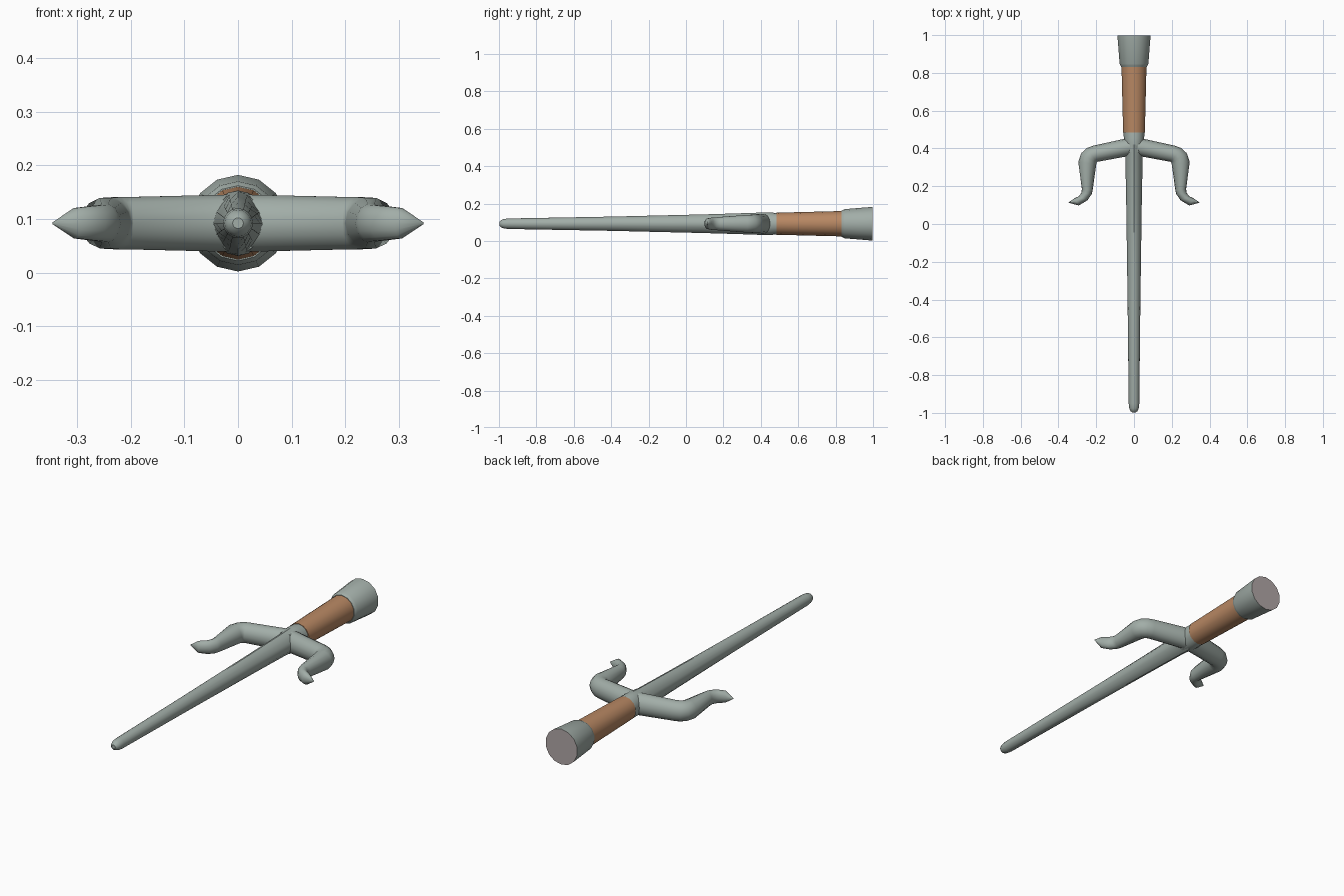
import bpy, bmesh, math
from mathutils import Vector

if "Cube" in bpy.data.objects:
    bpy.data.objects.remove(bpy.data.objects["Cube"])

ZC = 0.092  # height of the weapon's long axis

def material(name, rgb):
    m = bpy.data.materials.new(name)
    m.diffuse_color = (*rgb, 1)
    m.use_nodes = True
    m.node_tree.nodes["Principled BSDF"].inputs["Base Color"].default_value = m.diffuse_color
    return m

STEEL = material("grey steel", (0.36, 0.42, 0.39))
GRIP = material("brown grip", (0.48, 0.245, 0.125))
CAP = material("pale end cap", (0.44, 0.385, 0.385))

def loft(name, rings, mats, angle=35):
    """Skin equal-length rings of points and close both ends with fans."""
    bm = bmesh.new()
    rows = [[bm.verts.new(p) for p in r] for r in rings]
    n = len(rows[0])
    for a, b in zip(rows, rows[1:]):
        for i in range(n):
            bm.faces.new((a[i], a[(i + 1) % n], b[(i + 1) % n], b[i]))
    for row in (rows[0], rows[-1]):
        c = bm.verts.new(sum((v.co for v in row), Vector()) / n)
        for i in range(n):
            bm.faces.new((row[i], row[(i + 1) % n], c))
    bmesh.ops.recalc_face_normals(bm, faces=bm.faces)
    me = bpy.data.meshes.new(name)
    bm.to_mesh(me)
    bm.free()
    ob = bpy.data.objects.new(name, me)
    bpy.context.collection.objects.link(ob)
    for m in mats:
        me.materials.append(m)
    bpy.ops.object.select_all(action='DESELECT')
    ob.select_set(True)
    bpy.context.view_layer.objects.active = ob
    bpy.ops.object.shade_smooth_by_angle(angle=math.radians(angle))
    return ob

def axial_ring(y, rx, rz, n, dent=0.0):
    """Oval ring around the long axis; dent pulls the diagonals inward."""
    pts = []
    for i in range(n):
        t = 2 * math.pi * i / n
        k = 1 - dent * math.sin(2 * t) ** 2
        pts.append(Vector((rx * k * math.sin(t), y, ZC + rz * k * math.cos(t))))
    return pts

# tapering blade with a rounded tip, slightly fluted near the guard
blade = [(-0.997, .010, .010, 0), (-0.99, .019, .019, 0), (-0.975, .025, .025, 0),
         (-0.95, .028, .028, 0), (-0.4, .034, .038, .03), (0.1, .041, .050, .10),
         (0.36, .046, .058, .14), (0.42, .050, .061, .05)]
loft("blade", [axial_ring(y, a, b, 16, d) for y, a, b, d in blade], [STEEL])

# collar between guard and grip
loft("collar", [axial_ring(y, a, b, 16) for y, a, b in
                [(0.38, .047, .056), (0.43, .052, .061), (0.455, .054, .060), (0.49, .055, .056)]], [STEEL])

# grip
loft("grip", [axial_ring(y, r, r, 14) for y, r in [(0.485, .059), (0.842, .068)]], [GRIP])

# pommel with a pale end face
pommel = loft("pommel", [axial_ring(y, r, r, 14) for y, r in
                         [(0.832, .070), (0.84, .074), (0.848, .078), (0.997, .090)]], [STEEL, CAP])
for f in pommel.data.polygons:
    if f.normal.y > 0.9 and f.center.y > 0.95:
        f.material_index = 1

# side prongs: each ring spans an outer and an inner point, with a z radius
prong = [((0, .462), (0, .365), .055), ((.215, .415), (.195, .329), .050),
         ((.25, .402), (.197, .326), .050), ((.279, .375), (.199, .323), .049),
         ((.295, .33), (.20, .315), .048), ((.276, .185), (.219, .178), .037),
         ((.278, .165), (.224, .158), .035), ((.294, .146), (.246, .126), .033),
         ((.315, .136), (.292, .098), .029), ((.346, .115), (.344, .112), .002)]

def prong_ring(outer, inner, rz, side, n=14):
    o, i = Vector((*outer, ZC)), Vector((*inner, ZC))
    mid, half = (o + i) / 2, (o - i) / 2
    pts = []
    for k in range(n):
        t = 2 * math.pi * k / n
        p = mid + half * math.cos(t) + Vector((0, 0, rz * math.sin(t)))
        p.x *= side
        pts.append(p)
    return pts

for side, label in ((1, "right"), (-1, "left")):
    loft(label + "_prong", [prong_ring(*r, side) for r in prong], [STEEL], 50)
